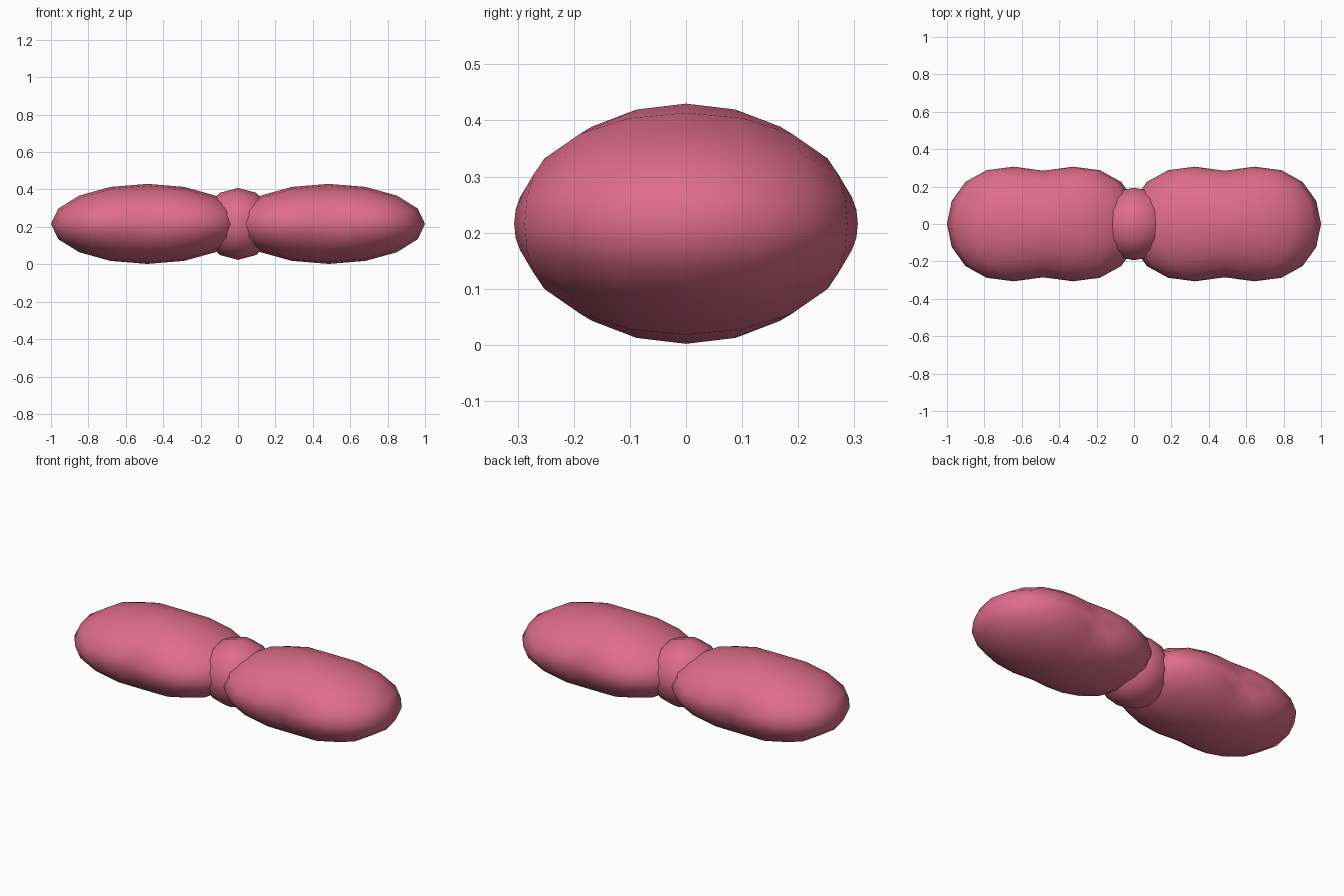
import bpy
import bmesh
from math import radians
from mathutils import Matrix

cube = bpy.data.objects.get("Cube")
if cube:
    bpy.data.objects.remove(cube, do_unlink=True)

# Single ribbon colour
pink = bpy.data.materials.new("ribbon_pink")
pink.use_nodes = True
colour = (0.73, 0.15, 0.26, 1)
pink.diffuse_color = colour
pink.node_tree.nodes["Principled BSDF"].inputs["Base Color"].default_value = colour

MID_Z = 0.216


def puff(name, x, size, segments, rings, dimple=0.0):
    """Ellipsoid with its poles on y; dimple pinches the poles in at mid width."""
    bm = bmesh.new()
    bmesh.ops.create_uvsphere(bm, u_segments=segments, v_segments=rings, radius=1,
                              matrix=Matrix.Rotation(radians(90), 4, "X"))
    for v in bm.verts:
        depth = size[1] + dimple * abs(v.co.x)
        v.co = (v.co.x * size[0], v.co.y * depth, v.co.z * size[2])
    for f in bm.faces:
        f.smooth = True
    mesh = bpy.data.meshes.new(name)
    bm.to_mesh(mesh)
    bm.free()
    mesh.materials.append(pink)
    obj = bpy.data.objects.new(name, mesh)
    obj.location = (x, 0, MID_Z)
    bpy.context.collection.objects.link(obj)
    return obj


# Two bow loops, each pinched at the middle of its front and back
for side, sign in (("left", 1), ("right", -1)):
    puff(side + "_loop", sign * 0.485, (0.515, 0.285, 0.214), 16, 10, dimple=0.12)

# Centre knot
puff("knot", 0, (0.194, 0.194, 0.192), 12, 8)
